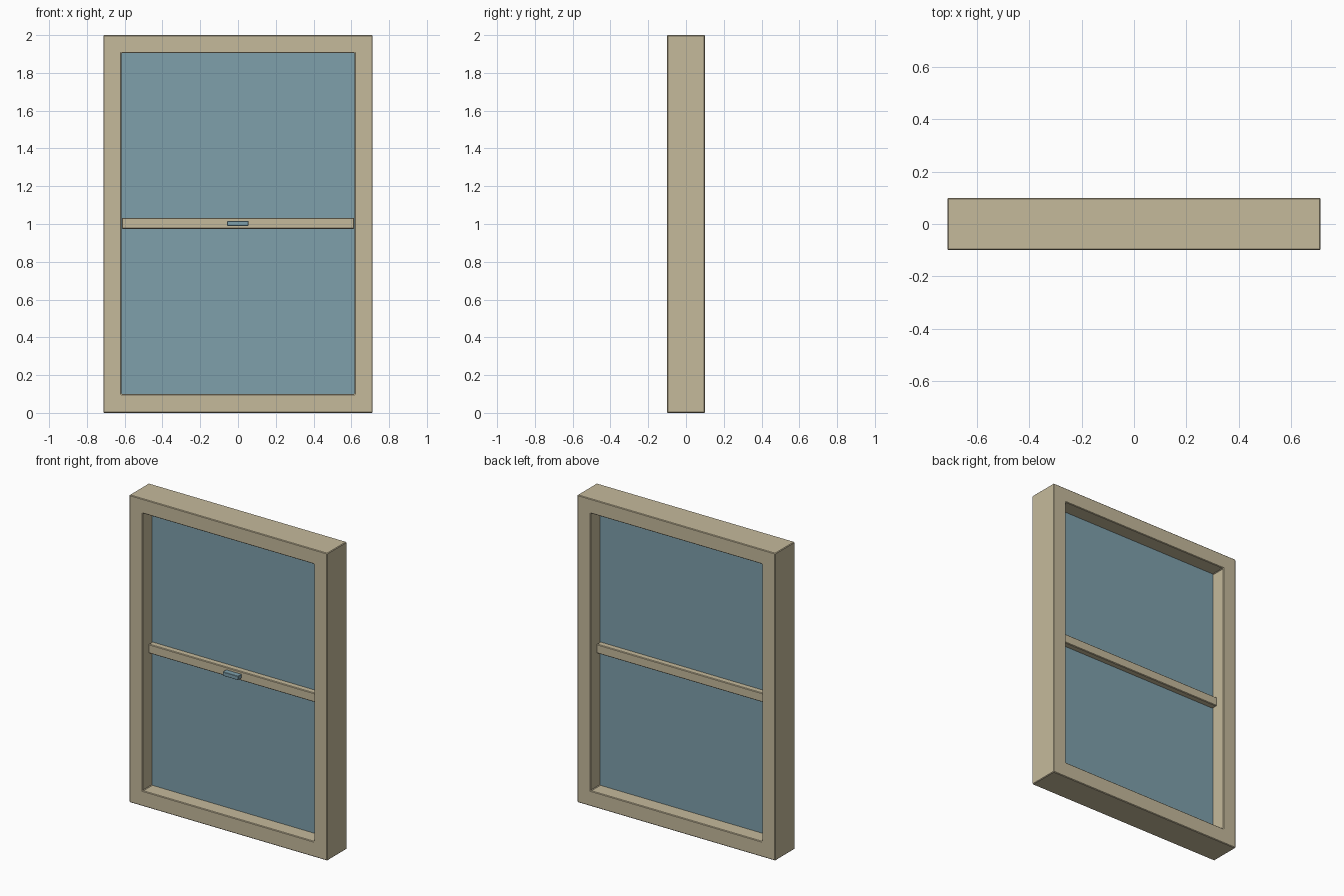
import bpy
import bmesh
from mathutils import Vector

cube = bpy.data.objects.get("Cube")
if cube:
    bpy.data.objects.remove(cube, do_unlink=True)


def material(name, color):
    m = bpy.data.materials.new(name)
    m.use_nodes = True
    m.diffuse_color = color
    m.node_tree.nodes["Principled BSDF"].inputs["Base Color"].default_value = color
    return m


beige = material("beige paint", (0.56, 0.49, 0.33, 1))
blue = material("blue grey", (0.21, 0.35, 0.41, 1))


def finish(name, bm, mat, bevel):
    mesh = bpy.data.meshes.new(name)
    bm.to_mesh(mesh)
    bm.free()
    mesh.materials.append(mat)
    obj = bpy.data.objects.new(name, mesh)
    bpy.context.collection.objects.link(obj)
    if bevel:
        mod = obj.modifiers.new("soft edge", "BEVEL")
        mod.width = bevel
        mod.segments = 1
    return obj


def box(name, low, high, mat, bevel=0):
    low, high = Vector(low), Vector(high)
    bm = bmesh.new()
    bmesh.ops.create_cube(bm, size=1)
    bmesh.ops.scale(bm, vec=high - low, verts=bm.verts)
    bmesh.ops.translate(bm, vec=(low + high) / 2, verts=bm.verts)
    return finish(name, bm, mat, bevel)


def ring(name, outer, inner, y0, y1, mat, bevel):
    """Rectangular frame around an opening; rectangles are (half width, bottom, top)."""
    bm = bmesh.new()
    loops = []
    for (w, b, t), y in ((outer, y0), (inner, y0), (inner, y1), (outer, y1)):
        loops.append([bm.verts.new((x, y, z))
                      for x, z in ((-w, b), (w, b), (w, t), (-w, t))])
    for a, b in zip(loops, loops[1:] + loops[:1]):
        for i in range(4):
            j = (i + 1) % 4
            bm.faces.new((a[i], a[j], b[j], b[i]))
    bmesh.ops.recalc_face_normals(bm, faces=bm.faces)
    return finish(name, bm, mat, bevel)


# Outer frame with the opening
ring("window_frame", (0.713, 0, 2), (0.617, 0.1, 1.905), -0.1, 0.1, beige, 0.004)

# One thin pane fills the opening
box("glass_pane", (-0.617, -0.004, 0.1), (0.617, 0.004, 1.905), blue)

# Middle rail on both sides of the glass, with the latch on its front
box("meeting_rail", (-0.615, -0.042, 0.974), (0.615, 0.042, 1.033), beige, 0.004)
box("latch", (-0.057, -0.077, 0.99), (0.055, -0.04, 1.016), blue, 0.002)
